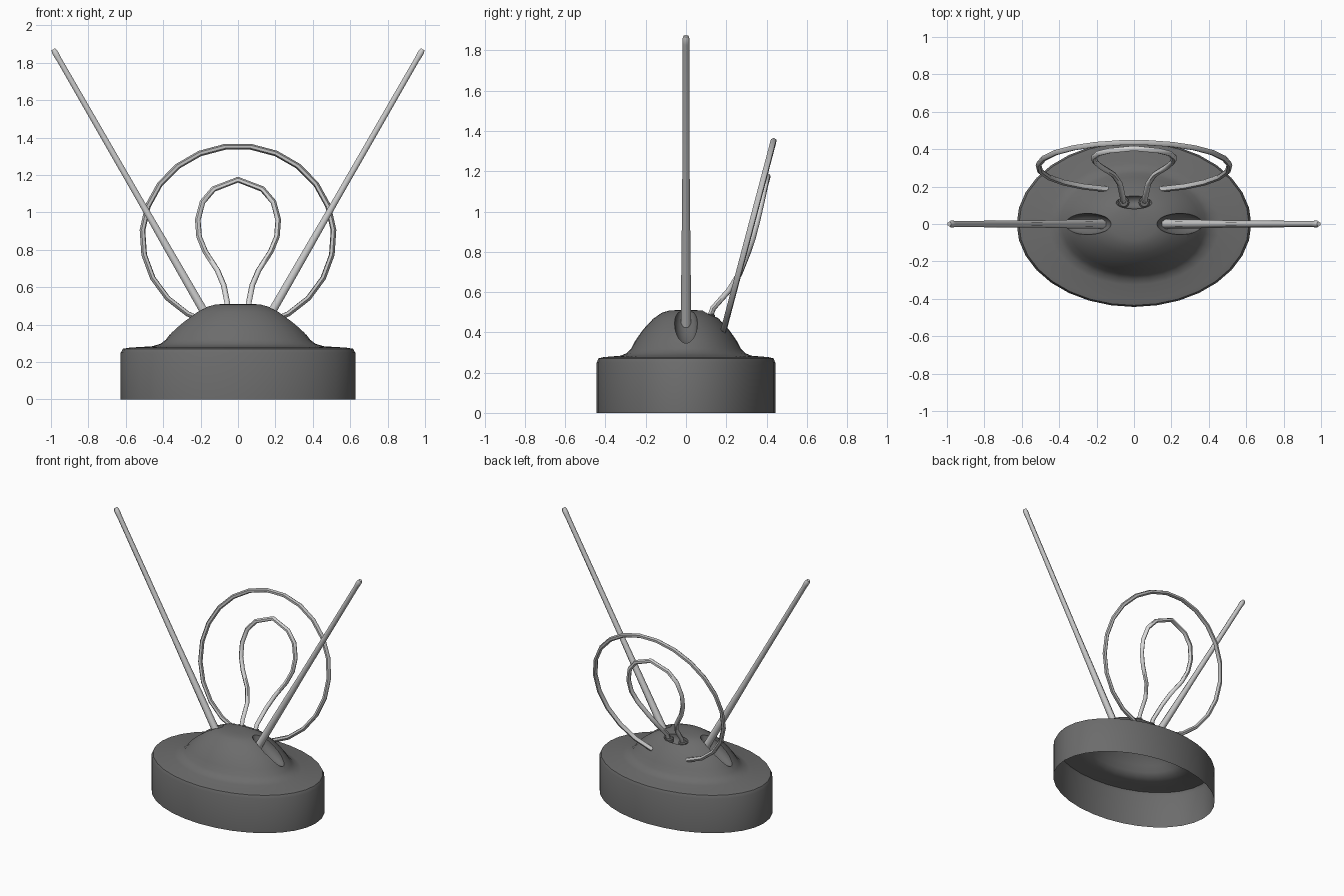
import bpy, bmesh, math
from mathutils import Vector, Matrix

cube = bpy.data.objects.get("Cube")
if cube:
    bpy.data.objects.remove(cube, do_unlink=True)


def material(name, value):
    mat = bpy.data.materials.new(name)
    mat.use_nodes = True
    color = (value, value, value, 1)
    mat.diffuse_color = color
    mat.node_tree.nodes["Principled BSDF"].inputs["Base Color"].default_value = color
    return mat


dark = material("dark grey plastic", 0.15)
rod_metal = material("light grey metal", 0.62)
loop_metal = material("pale grey metal", 0.7)
ring_metal = material("mid grey metal", 0.52)


def add_mesh(name, bm, mat):
    mesh = bpy.data.meshes.new(name)
    bmesh.ops.recalc_face_normals(bm, faces=bm.faces)
    bm.to_mesh(mesh)
    bm.free()
    mesh.materials.append(mat)
    obj = bpy.data.objects.new(name, mesh)
    bpy.context.collection.objects.link(obj)
    return obj


def select(obj):
    bpy.ops.object.select_all(action="DESELECT")
    obj.select_set(True)
    bpy.context.view_layer.objects.active = obj


def smooth(obj, angle=35):
    select(obj)
    bpy.ops.object.shade_smooth_by_angle(angle=math.radians(angle))


def lathe(profile, sides, y_scale=1.0):
    """Closed solid of revolution from (radius, height) pairs."""
    bm = bmesh.new()
    rings = []
    for r, z in profile:
        rings.append([bm.verts.new((r * math.cos(a), r * math.sin(a) * y_scale, z))
                      for a in (math.tau * i / sides for i in range(sides))])
    for low, high in zip(rings, rings[1:]):
        for i in range(sides):
            j = (i + 1) % sides
            bm.faces.new((low[i], low[j], high[j], high[i]))
    bm.faces.new(rings[0][::-1])
    bm.faces.new(rings[-1])
    return bm


def wire(name, points, radius, mat, radii=None):
    """Round tube along a path."""
    curve = bpy.data.curves.new(name, "CURVE")
    curve.dimensions = "3D"
    curve.bevel_depth = radius
    curve.bevel_resolution = 1
    curve.use_fill_caps = True
    spline = curve.splines.new("POLY")
    spline.points.add(len(points) - 1)
    for i, p in enumerate(points):
        spline.points[i].co = (*p, 1)
        spline.points[i].radius = radii[i] if radii else 1
    curve.materials.append(mat)
    obj = bpy.data.objects.new(name, curve)
    bpy.context.collection.objects.link(obj)
    select(obj)
    bpy.ops.object.convert(target="MESH")
    smooth(bpy.context.object, 60)


# Oval base with its dome, closed for now so that pockets can be cut
profile = [(0.627, 0), (0.627, 0.25), (0.615, 0.271), (0.58, 0.277), (0.46, 0.284),
           (0.415, 0.297), (0.385, 0.32), (0.355, 0.36), (0.3, 0.415), (0.23, 0.468),
           (0.17, 0.497), (0.12, 0.508), (0.05, 0.511)]
base = add_mesh("base", lathe(profile, 32, 0.707), dark)


def cut_pocket(name, place, size):
    bm = bmesh.new()
    bmesh.ops.create_icosphere(bm, subdivisions=3, radius=1,
                               matrix=place @ Matrix.Diagonal((*size, 1)))
    cutter = add_mesh(name, bm, dark)
    cutter.hide_render = True
    mod = base.modifiers.new(name, "BOOLEAN")
    mod.operation = "DIFFERENCE"
    mod.solver = "EXACT"
    mod.object = cutter
    select(base)
    bpy.ops.object.modifier_apply(modifier=name)
    bpy.data.objects.remove(cutter, do_unlink=True)


# Long slots for the rods and an oval socket for the inner loop
for side, word in ((1, "left"), (-1, "right")):
    tilt = Matrix.Rotation(side * math.radians(36), 4, "Y")
    cut_pocket(word + "_slot", Matrix.Translation((side * 0.25, 0, 0.445)) @ tilt,
               (0.155, 0.057, 0.06))
cut_pocket("socket", Matrix.Translation((0, 0.118, 0.5)), (0.1, 0.038, 0.045))

# Open the underside
bm = bmesh.new()
bm.from_mesh(base.data)
floor = [f for f in bm.faces if f.calc_center_median().z < 0.001]
bmesh.ops.delete(bm, geom=floor, context="FACES")
bm.to_mesh(base.data)
bm.free()
smooth(base)

# Tapered telescopic rods with a blunt, slightly thicker tip
for side, word in ((1, "left"), (-1, "right")):
    foot, tip = Vector((side * 0.13, 0, 0.38)), Vector((side * 0.988, 0, 1.872))
    stops = (0, 0.3, 0.45, 0.965, 0.975, 0.99, 1)
    wire(word + "_rod", [foot.lerp(tip, t) for t in stops], 0.0165, rod_metal,
         (1.6, 1.35, 1.15, 1, 1.1, 1.1, 0.75))

# Large tilted ring, open at the bottom
gap, steps = math.radians(16), 21
ring = []
for i in range(steps + 1):
    a = gap + (math.tau - 2 * gap) * i / steps
    ring.append((0.512 * math.sin(a), 0.308 - 0.128 * math.cos(a), 0.87 - 0.485 * math.cos(a)))
wire("outer_loop", ring, 0.0155, ring_metal)

# Bulb-shaped inner loop, mirrored across the middle
half = [(0.055, 0.115, 0.465), (0.058, 0.135, 0.52), (0.076, 0.215, 0.61),
        (0.11, 0.265, 0.69), (0.175, 0.305, 0.79), (0.208, 0.332, 0.87), (0.215, 0.355, 0.96),
        (0.19, 0.377, 1.055), (0.13, 0.392, 1.125), (0, 0.405, 1.175)]
wire("inner_loop", half + [(-x, y, z) for x, y, z in half[-2::-1]], 0.0155, loop_metal)

# Collars where the inner loop enters the dome
for side, word in ((1, "left"), (-1, "right")):
    bm = lathe([(0.03, 0), (0.03, 0.025), (0.022, 0.032)], 12)
    bmesh.ops.translate(bm, verts=bm.verts, vec=(side * 0.055, 0.115, 0.46))
    smooth(add_mesh(word + "_collar", bm, dark))
